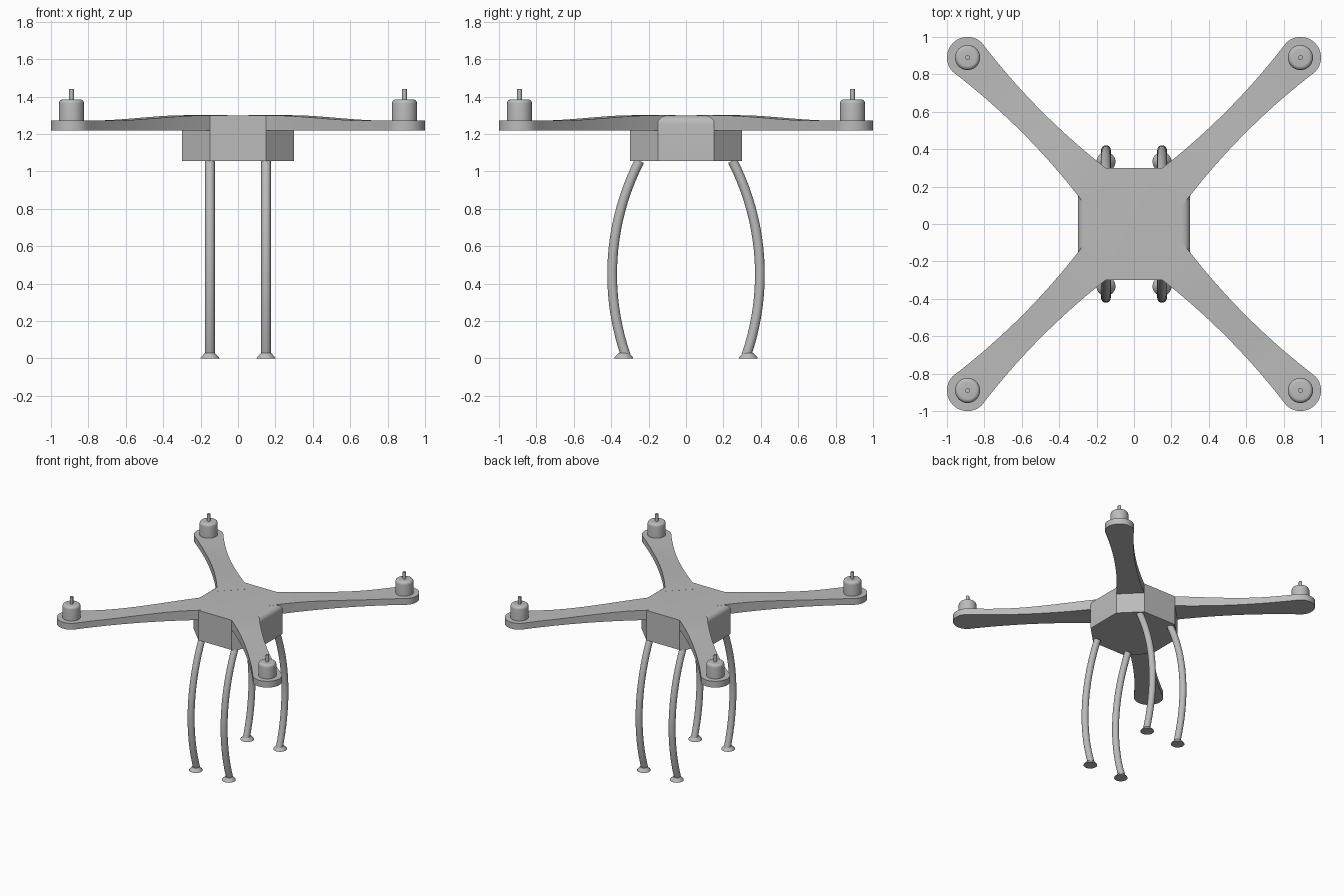
import bpy, bmesh, math
from mathutils import Vector

cube = bpy.data.objects.get("Cube")
if cube:
    bpy.data.objects.remove(cube, do_unlink=True)

grey = bpy.data.materials.new("plain_grey")
grey.use_nodes = True
colour = (0.5, 0.5, 0.5, 1)
grey.diffuse_color = colour
grey.node_tree.nodes["Principled BSDF"].inputs["Base Color"].default_value = colour

CORNERS = {"front_left": (1, -1), "front_right": (-1, -1),
           "back_left": (1, 1), "back_right": (-1, 1)}


def loft(name, rings, edit=None):
    """Skin a list of equal rings, cap both ends and shade smooth by angle."""
    bm = bmesh.new()
    loops = [[bm.verts.new(p) for p in ring] for ring in rings]
    n = len(loops[0])
    for a, b in zip(loops, loops[1:]):
        for i in range(n):
            j = (i + 1) % n
            bm.faces.new((a[i], a[j], b[j], b[i]))
    bm.faces.new(loops[0])
    bm.faces.new(loops[-1])
    if edit:
        edit(bm)
    bmesh.ops.recalc_face_normals(bm, faces=bm.faces)
    mesh = bpy.data.meshes.new(name)
    bm.to_mesh(mesh)
    bm.free()
    mesh.materials.append(grey)
    obj = bpy.data.objects.new(name, mesh)
    bpy.context.collection.objects.link(obj)
    bpy.ops.object.select_all(action="DESELECT")
    obj.select_set(True)
    bpy.context.view_layer.objects.active = obj
    bpy.ops.object.shade_smooth_by_angle(angle=math.radians(32))
    return obj


def lathe(name, x, y, profile, n=32):
    """Turn a (radius, height) profile around a vertical axis."""
    angles = [2 * math.pi * i / n for i in range(n)]
    return loft(name, [[(x + r * math.cos(a), y + r * math.sin(a), z) for a in angles]
                       for r, z in profile])


# Body: octagonal block with its left and right top edges rounded
BOTTOM, TOP = 1.055, 1.30
octagon = [(0.15, -0.3), (0.3, -0.15), (0.3, 0.15), (0.15, 0.3),
           (-0.15, 0.3), (-0.3, 0.15), (-0.3, -0.15), (-0.15, -0.3)]


def round_side_edges(bm):
    edges = [e for e in bm.edges
             if all(v.co.z > TOP - 0.01 and abs(v.co.x) > 0.29 for v in e.verts)]
    bmesh.ops.bevel(bm, geom=edges, offset=0.045, segments=6, profile=0.5,
                    affect="EDGES")


loft("body", [[(x, y, z) for x, y in octagon] for z in (BOTTOM, TOP)], round_side_edges)

# Arms: waisted beams on the diagonals, sloping down to a round tip
TIP_R, TIP = 0.11, 0.89
TIP_U = TIP * math.sqrt(2)


def arm_top(u):
    t = min(max((u - 0.3) / 0.75, 0), 1)
    return TOP + 0.0005 - 0.029 * t * t * (3 - 2 * t)


stations = []
for i in range(25):
    u = 0.2 + (TIP_U - 0.2) * i / 24
    stations.append((u, 0.077 + 0.137 * (u - 0.77) ** 2))
for i in range(1, 15):
    a = math.radians(88.5) * i / 14
    stations.append((TIP_U + TIP_R * math.sin(a), TIP_R * math.cos(a)))

for place, (sx, sy) in CORNERS.items():
    along = Vector((sx, sy, 0)).normalized()
    across = Vector((-along.y, along.x, 0))
    up = Vector((0, 0, 1))
    loft(place + "_arm", [[along * u + across * (s * w) + up * z
                           for s, z in ((-1, 1.22), (1, 1.22),
                                        (1, arm_top(u)), (-1, arm_top(u)))]
                          for u, w in stations])

    # Motor with rounded shoulder, and its shaft
    shoulder = [(0.045 + 0.022 * math.cos(a), 1.363 + 0.022 * math.sin(a))
                for a in (math.pi / 2 * k / 6 for k in range(7))]
    mx, my = sx * TIP, sy * TIP
    lathe(place + "_motor", mx, my, [(0.067, 1.26)] + shoulder)
    lathe(place + "_motor_shaft", mx, my, [(0.013, 1.37), (0.013, 1.44)], 16)

    # Leg: tube along a shallow outward arc
    radius, bow_z, bow_y, lx = 1.33, 0.45, 0.395, sx * 0.15
    rings = []
    for k in range(21):
        z = 0.015 + 1.042 * k / 20
        a = math.asin((z - bow_z) / radius)
        centre = Vector((lx, sy * (bow_y - radius * (1 - math.cos(a))), z))
        outward = Vector((0, sy * math.cos(a), math.sin(a)))
        rings.append([centre + 0.026 * (outward * math.cos(t) + Vector((math.sin(t), 0, 0)))
                      for t in (2 * math.pi * m / 20 for m in range(20))])
    loft(place + "_leg", rings)

    # Flared foot
    lathe(place + "_foot", lx, sy * 0.333, [(0.051, 0), (0.049, 0.006), (0.028, 0.028)])
